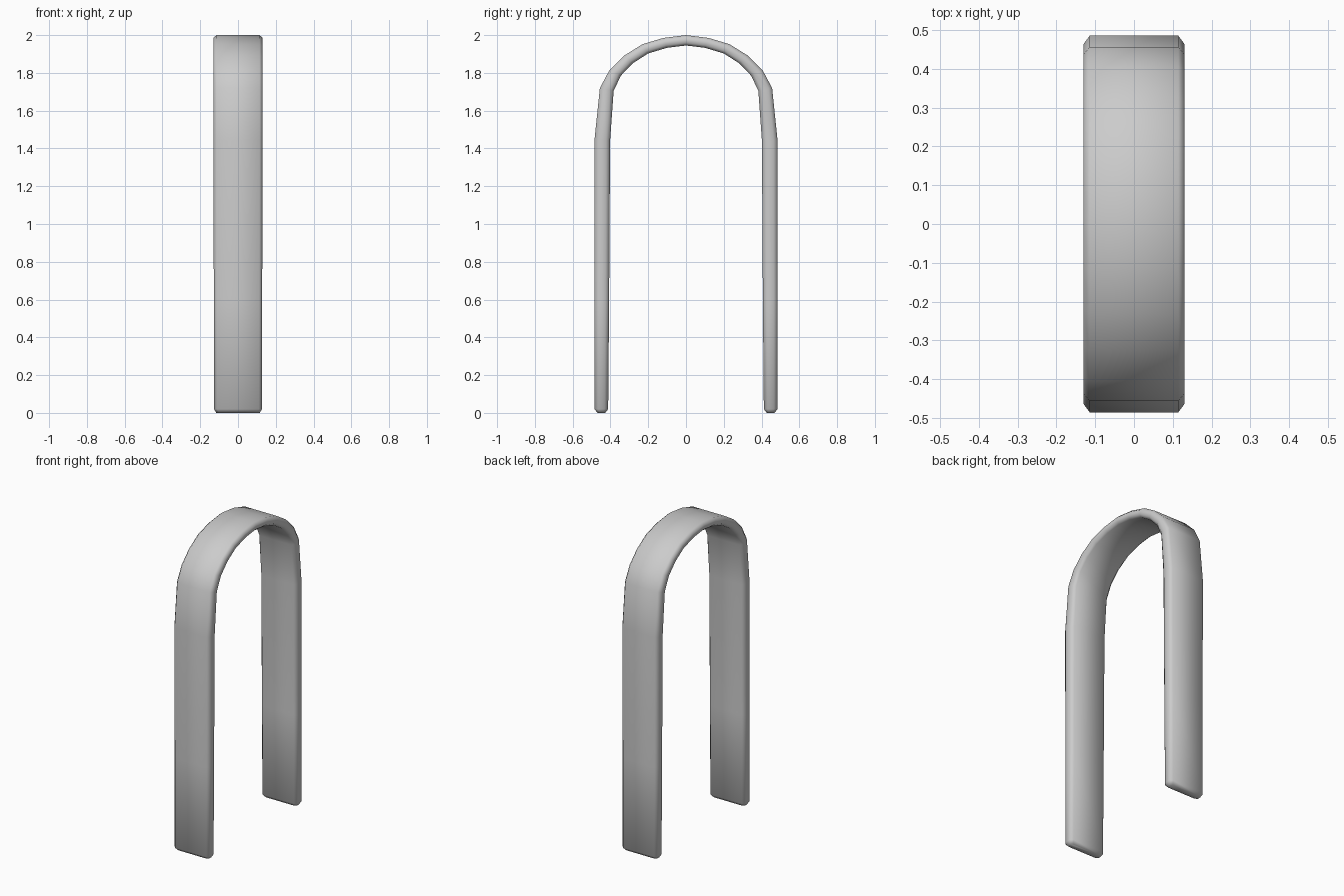
import bpy, bmesh
from mathutils import Vector

if "Cube" in bpy.data.objects:
    bpy.data.objects.remove(bpy.data.objects["Cube"])

# Half of the arch, foot to crown: outer (y, z), inner (y, z), half width
half = [
    ((0.485, 0.02), (0.412, 0.02), 0.127),
    ((0.485, 0.60), (0.407, 0.60), 0.128),
    ((0.485, 1.44), (0.402, 1.44), 0.130),
    ((0.456, 1.72), (0.383, 1.705), 0.130),
    ((0.405, 1.815), (0.345, 1.785), 0.130),
    ((0.325, 1.893), (0.283, 1.85), 0.130),
    ((0.23, 1.952), (0.20, 1.903), 0.130),
    ((0.12, 1.985), (0.10, 1.933), 0.130),
    ((0.0, 2.0), (0.0, 1.945), 0.130),
]
# Narrowed ring that rounds off the foot
foot = ((0.468, 0.0), (0.428, 0.0), 0.115)
half.insert(0, foot)


def mirrored(s):
    (a, b), (c, d), w = s
    return ((-a, b), (-c, d), w)


stations = half + [mirrored(s) for s in reversed(half[:-1])]


def ring(bm, outer, inner, w):
    """Chamfered rectangular cross-section."""
    o, i = Vector((0, *outer)), Vector((0, *inner))
    cx, t = 0.016, 0.26
    pts = [(-w + cx, 0), (w - cx, 0), (w, t), (w, 1 - t),
           (w - cx, 1), (-w + cx, 1), (-w, 1 - t), (-w, t)]
    return [bm.verts.new(o.lerp(i, f) + Vector((x, 0, 0))) for x, f in pts]


# Arched strap
bm = bmesh.new()
rings = [ring(bm, *s) for s in stations]
for a, b in zip(rings, rings[1:]):
    for k in range(8):
        n = (k + 1) % 8
        bm.faces.new((a[k], a[n], b[n], b[k]))
bm.faces.new(rings[0])
bm.faces.new(rings[-1])
bmesh.ops.recalc_face_normals(bm, faces=bm.faces[:])
for f in bm.faces:
    f.smooth = True
mesh = bpy.data.meshes.new("arched_strap")
bm.to_mesh(mesh)
bm.free()
bpy.context.collection.objects.link(bpy.data.objects.new("arched_strap", mesh))
